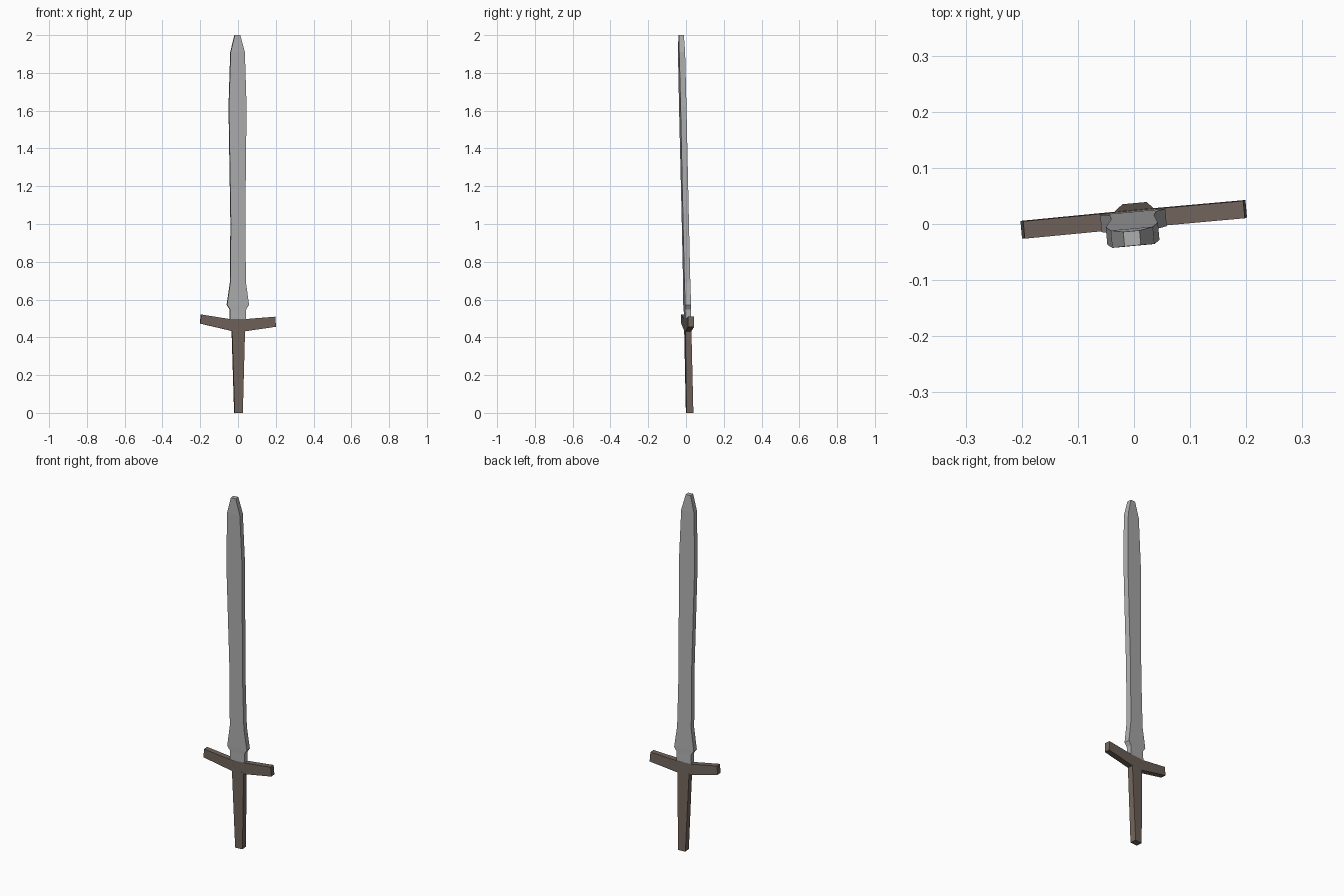
import bpy, bmesh

if "Cube" in bpy.data.objects:
    bpy.data.objects.remove(bpy.data.objects["Cube"])

YAW = 0.092      # turn of the sword about z, as a slope


def material(name, rgb):
    m = bpy.data.materials.new(name)
    m.diffuse_color = (*rgb, 1)
    m.use_nodes = True
    m.node_tree.nodes["Principled BSDF"].inputs["Base Color"].default_value = m.diffuse_color
    return m


steel = material("steel grey", (0.43, 0.43, 0.43))
brown = material("dark brown", (0.165, 0.128, 0.105))


def place(x, z, side):
    """Point on the leaning, slightly turned sword; side is the offset in depth."""
    return (x - YAW * side, 0.019 - 0.0222 * z + YAW * x + side, z)


def loft(name, rings, mat, axis):
    """Solid through rectangular sections: (low, high, position, thickness).
    axis 'z' stacks sections upward, 'x' runs them sideways with (x, z) ends."""
    bm = bmesh.new()
    loops = []
    for a, b, t in rings:
        loops.append([bm.verts.new(place(*p, s)) for p, s in
                      ((a, -t / 2), (b, -t / 2), (b, t / 2), (a, t / 2))])
    for l0, l1 in zip(loops, loops[1:]):
        for i in range(4):
            j = (i + 1) % 4
            bm.faces.new((l0[i], l0[j], l1[j], l1[i]))
    bm.faces.new(loops[0][::-1])
    bm.faces.new(loops[-1])
    bmesh.ops.recalc_face_normals(bm, faces=bm.faces)
    me = bpy.data.meshes.new(name)
    bm.to_mesh(me)
    bm.free()
    me.materials.append(mat)
    ob = bpy.data.objects.new(name, me)
    bpy.context.collection.objects.link(ob)
    return ob


def level(left, right, z, t):
    return ((left, z), (right, z), t)


# blade: left edge, right edge, height, thickness
loft("blade", [level(*r) for r in (
    (-0.044, 0.042, 0.48, 0.030),
    (-0.043, 0.042, 0.548, 0.030),
    (-0.059, 0.057, 0.572, 0.031),
    (-0.042, 0.041, 0.69, 0.031),
    (-0.039, 0.037, 1.00, 0.031),
    (-0.049, 0.044, 1.62, 0.031),
    (-0.040, 0.035, 1.91, 0.031),
    (-0.018, 0.011, 2.00, 0.026))], steel, "z")

# grip, tapering to the bottom
loft("grip", [level(-0.019, 0.024, 0.0, 0.036),
              level(-0.033, 0.036, 0.44, 0.032)], brown, "z")

# cross guard with raised arms
loft("cross_guard", [
    ((-0.201, 0.473), (-0.196, 0.521), 0.031),
    ((-0.034, 0.434), (-0.046, 0.497), 0.031),
    ((0.036, 0.432), (0.044, 0.497), 0.031),
    ((0.200, 0.456), (0.196, 0.509), 0.031)], brown, "x")
